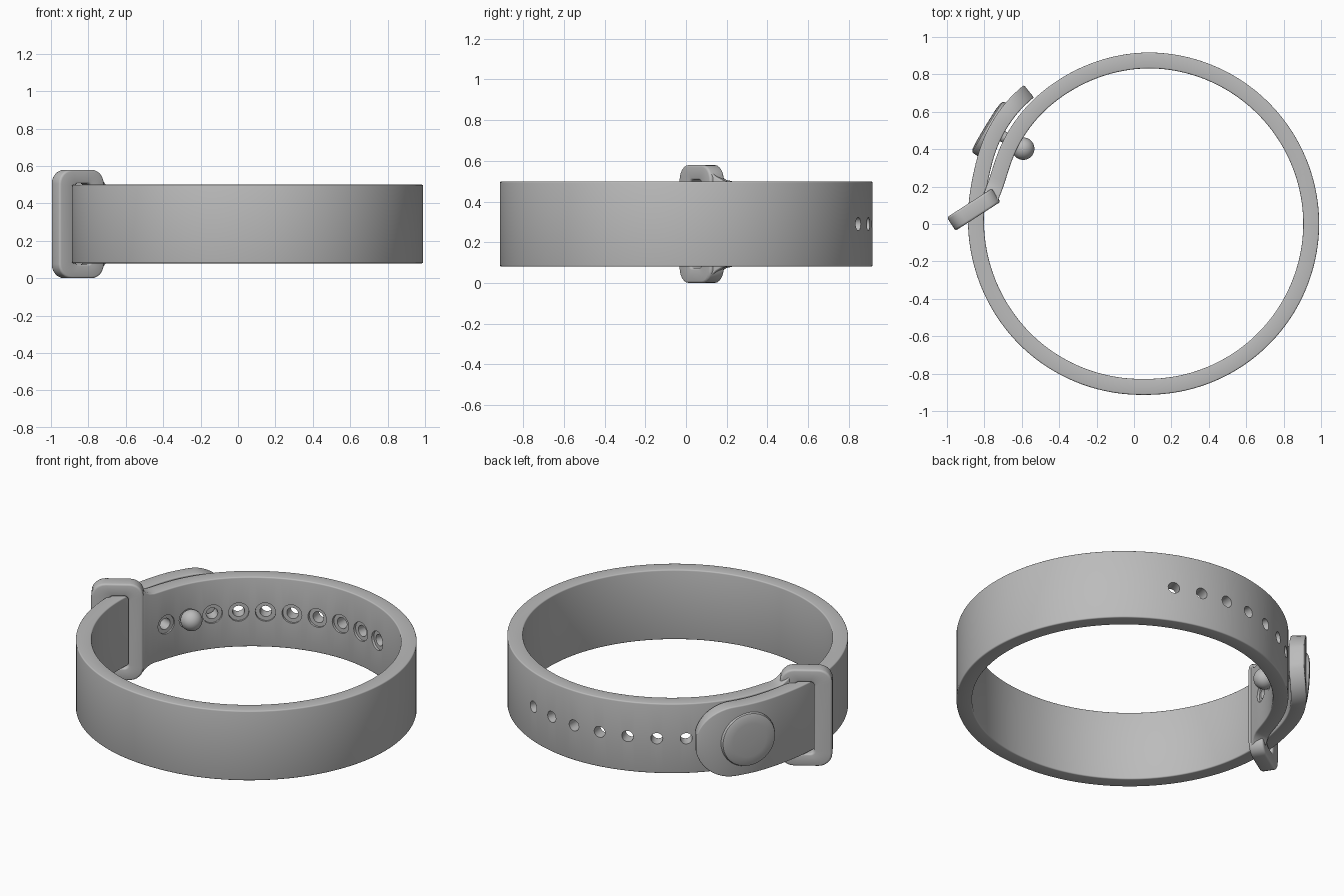
import bpy, bmesh, math
from mathutils import Matrix, Vector

if "Cube" in bpy.data.objects:
    bpy.data.objects.remove(bpy.data.objects["Cube"])

MID = 0.29            # height of the strap centre line
HALF = 0.21           # half width of the strap
THICK = 0.085
CENTRE = Vector((0.07, 0, MID))

grey = bpy.data.materials.new("soft grey")
grey.use_nodes = True
colour = (0.5, 0.5, 0.5, 1)
grey.diffuse_color = colour
grey.node_tree.nodes["Principled BSDF"].inputs["Base Color"].default_value = colour


def make(name, bm, matrix=Matrix()):
    bmesh.ops.recalc_face_normals(bm, faces=bm.faces)
    mesh = bpy.data.meshes.new(name)
    bm.to_mesh(mesh)
    bm.free()
    mesh.materials.append(grey)
    ob = bpy.data.objects.new(name, mesh)
    ob.matrix_world = matrix
    bpy.context.collection.objects.link(ob)
    return ob


def activate(ob):
    bpy.ops.object.select_all(action='DESELECT')
    ob.select_set(True)
    bpy.context.view_layer.objects.active = ob


def bevel(ob, width):
    mod = ob.modifiers.new("soft edges", 'BEVEL')
    mod.width, mod.segments = width, 3
    mod.limit_method, mod.angle_limit = 'ANGLE', math.radians(45)
    activate(ob)
    bpy.ops.object.modifier_apply(modifier=mod.name)


def smooth(ob):
    activate(ob)
    bpy.ops.object.shade_smooth_by_angle(angle=math.radians(35))


def turn(bm, profile, matrix, sides=32):
    """Closed solid turned about the local x axis from (x, radius) points."""
    rings = []
    for x, r in profile:
        rings.append([bm.verts.new(matrix @ Vector((x, r * math.cos(a), r * math.sin(a))))
                      for a in (math.tau * i / sides for i in range(sides))])
    for a, b in zip(rings, rings[1:]):
        for i in range(sides):
            j = (i + 1) % sides
            bm.faces.new((a[i], a[j], b[j], b[i]))
    bm.faces.new(rings[0])
    bm.faces.new(rings[-1])


def radial(degrees):
    """Frame at the bracelet centre whose x axis points outward."""
    return Matrix.Translation(CENTRE) @ Matrix.Rotation(math.radians(degrees), 4, 'Z')


# Strap path: angle and radius, from the tab tip right round to the buckle
keys = [(131.3, .95), (140, .955), (151, .947), (164, .922), (180, .915),
        (225, .896), (270, .87), (360, .8775), (450, .875), (480, .862),
        (494, .858), (509, .848), (520, .834), (527, .832), (531, .85)]


def radius_at(a):
    for (a0, r0), (a1, r1) in zip(keys, keys[1:]):
        if a <= a1:
            return r0 + (r1 - r0) * (a - a0) / (a1 - a0)
    return keys[-1][1]


# Close samples round the tip, even ones after it
START, END = keys[0][0], keys[-1][0]
tip = [HALF * (1 - math.cos(math.radians(d))) for d in range(14, 91, 7)]
angles = [START + math.degrees(s / .95) for s in tip]
count = 200
first = angles[-1]
angles += [first + (END - first) * i / count for i in range(1, count + 1)]
radii = [radius_at(a) for a in angles]
for _ in range(8):
    radii = [radii[0]] + [(a + 2 * b + c) / 4 for a, b, c in
                          zip(radii, radii[1:], radii[2:])] + [radii[-1]]
path = [Vector((CENTRE.x + r * math.cos(math.radians(a)), r * math.sin(math.radians(a)), MID))
        for a, r in zip(angles, radii)]


def half_width(a):
    s = math.radians(a - START) * .95
    if s < HALF:
        return math.sqrt(HALF ** 2 - (HALF - s) ** 2)     # rounded tip
    flare = max(0, (a - 525) / (END - 525))               # spread into the buckle
    return HALF + .05 * flare ** 2


# Strap swept along the path
bm = bmesh.new()
sections = []
for i, p in enumerate(path):
    along = (path[min(i + 1, len(path) - 1)] - path[max(i - 1, 0)]).normalized()
    out = Vector((along.y, -along.x, 0)) * THICK / 2
    up = Vector((0, 0, half_width(angles[i])))
    sections.append([bm.verts.new(p + q) for q in (out + up, out - up, -out - up, up - out)])
for a, b in zip(sections, sections[1:]):
    for i in range(4):
        j = (i + 1) % 4
        bm.faces.new((a[i], a[j], b[j], b[i]))
bm.faces.new(sections[0])
bm.faces.new(sections[-1])
strap = make("strap", bm)
bevel(strap, .008)

# Row of adjustment holes, each with a shallow recess on the inside
PITCH = 10.25
bm = bmesh.new()
for i in range(10):
    a = 67.25 + PITCH * i
    floor = radius_at(a + 360) - THICK / 2 + .012
    outer = .903 if a > 135 else .93
    turn(bm, [(.72, .056), (floor, .056), (floor, .033), (outer, .033)], radial(a), 24)
cutter = make("hole_cutter", bm)
cutter.hide_render = True
mod = strap.modifiers.new("holes", 'BOOLEAN')
mod.operation, mod.solver, mod.object = 'DIFFERENCE', 'EXACT', cutter
activate(strap)
bpy.ops.object.modifier_apply(modifier=mod.name)
bpy.data.objects.remove(cutter)
smooth(strap)


# Buckle frame: a rounded plate with a slot for the strap
def rounded(cx, hx, hy, r, z):
    points = []
    for k, (sx, sy) in enumerate(((1, 1), (-1, 1), (-1, -1), (1, -1))):
        for d in range(0, 91, 15):
            t = math.radians(k * 90 + d)
            points.append(Vector((cx + sx * (hx - r) + r * math.cos(t),
                                  z, sy * (hy - r) + r * math.sin(t))))
    return points


bm = bmesh.new()
loops = [[bm.verts.new(p) for p in rounded(*args)] for args in (
    (0, .143, .29, .075, -THICK / 2), (0, .143, .29, .075, THICK / 2),
    (-.008, .052, .216, .025, THICK / 2), (-.008, .052, .216, .025, -THICK / 2))]
for k in range(4):
    a, b = loops[k], loops[(k + 1) % 4]
    for i in range(len(a)):
        j = (i + 1) % len(a)
        bm.faces.new((a[i], a[j], b[j], b[i]))
lean = math.atan2(-.54, -.84)
buckle = make("buckle_frame", bm, Matrix.Translation((-.857, .077, MID))
              @ Matrix.Rotation(lean, 4, 'Z'))
bevel(buckle, .012)
smooth(buckle)

# Round button on the tab
PEG = 148.7
bm = bmesh.new()
turn(bm, [(.95, .16), (.99, .16), (1.0, .155), (1.006, .14), (1.01, .1), (1.011, .02)],
     Matrix(), 48)
button = make("tab_button", bm, radial(PEG))
smooth(button)

# Peg through the hole, with its ball on the inside
bm = bmesh.new()
turn(bm, [(.78, .03), (.93, .03)], Matrix())
smooth(make("peg_stem", bm, radial(PEG)))
bm = bmesh.new()
bmesh.ops.create_uvsphere(bm, u_segments=32, v_segments=16, radius=.06)
smooth(make("peg_ball", bm, radial(PEG) @ Matrix.Translation((.775, 0, 0))))
